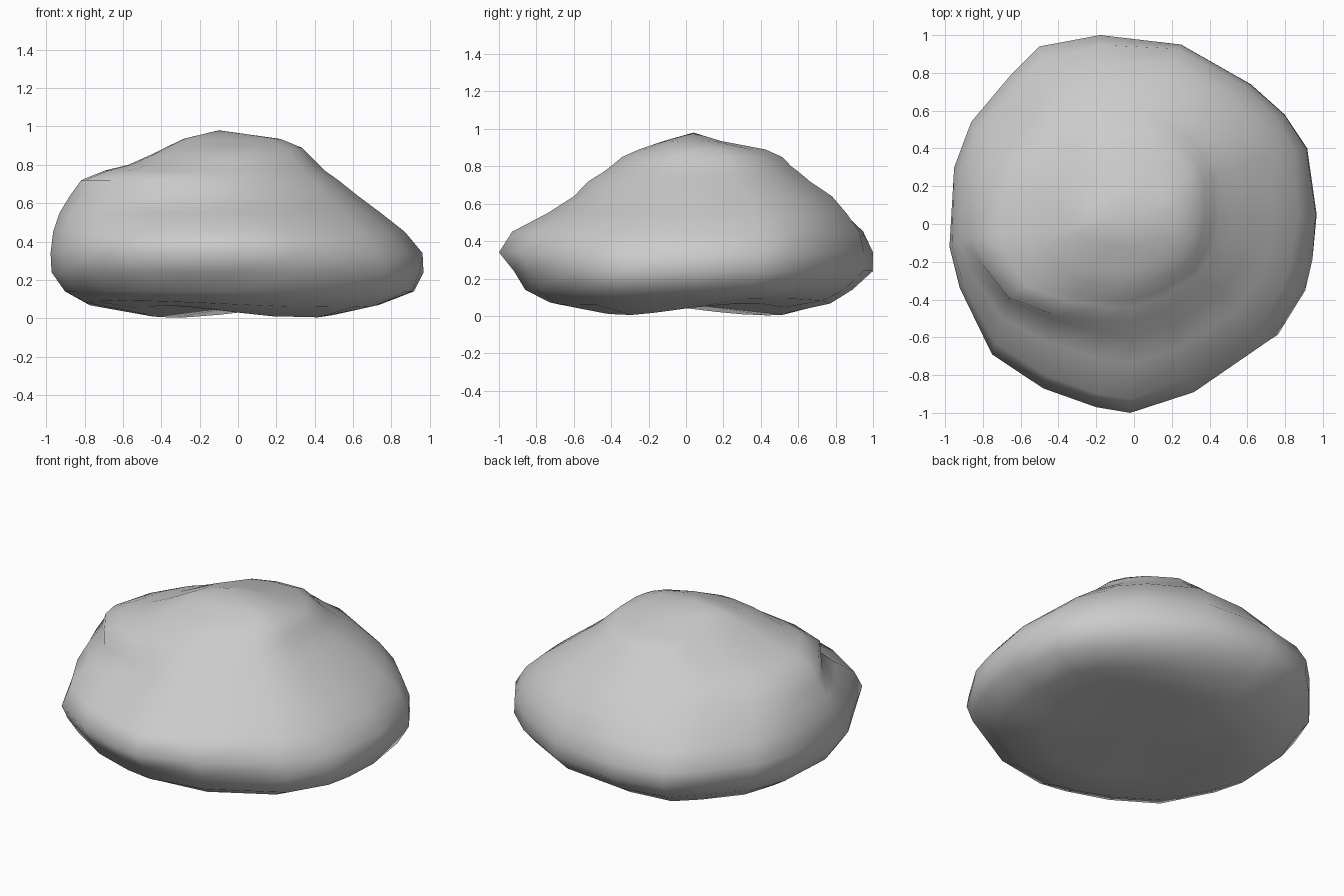
import bpy, bmesh, math

# Widest outline seen from above
outline = [(0.97, 0.05), (0.92, 0.40), (0.80, 0.58), (0.62, 0.74), (0.25, 0.95),
           (-0.18, 1.0), (-0.50, 0.94), (-0.65, 0.79), (-0.86, 0.54), (-0.95, 0.30),
           (-0.975, -0.12), (-0.92, -0.34), (-0.75, -0.69), (-0.48, -0.87),
           (-0.20, -0.97), (-0.02, -1.0), (0.32, -0.89), (0.73, -0.61),
           (0.88, -0.37), (0.93, -0.20)]

# Height, then reach to the left, right, front and back
levels = [(0.035, 0.50, 0.52, 0.45, 0.55), (0.075, 0.79, 0.75, 0.73, 0.77),
          (0.14, 0.90, 0.92, 0.86, 0.89), (0.24, 0.97, 0.97, 0.92, 1.00),
          (0.34, 0.975, 0.965, 1.00, 1.00), (0.45, 0.965, 0.87, 0.93, 0.96),
          (0.55, 0.935, 0.74, 0.74, 0.87), (0.64, 0.88, 0.62, 0.60, 0.79),
          (0.72, 0.80, 0.52, 0.52, 0.67), (0.77, 0.68, 0.45, 0.44, 0.61),
          (0.80, 0.56, 0.42, 0.40, 0.57), (0.85, 0.45, 0.37, 0.34, 0.52),
          (0.89, 0.37, 0.33, 0.25, 0.43), (0.935, 0.28, 0.22, 0.12, 0.19)]


def ring_point(x, y, level):
    z, left, right, front, back = level
    a = math.atan2(y, x)
    diag = abs(math.sin(2 * a))
    up = min(1, max(0, (z - 0.36) / 0.2))
    low = min(1, max(0, (0.34 - z) / 0.15))
    # Uneven shoulders on the diagonals
    if x < 0 and y < 0:
        swell = (0.08 if z > 0.66 else -0.03) * up
    elif x < 0:
        swell = -0.08 * up
    elif y < 0:
        swell = 0.07 * low
    else:
        swell = 0.08 * up
    s = 1 + swell * diag
    # Underside rests on two opposite low spots
    dip = 0.032 * max(0, 1 - (z - 0.035) / 0.09)
    z -= dip * math.cos(2 * (a + math.radians(50)))
    return (x * s * (left if x < 0 else right) / 0.973,
            y * s * (front if y < 0 else back), z)


# Rock body: stacked rings closed by a peak and a hollow underside
bm = bmesh.new()
rings = [[bm.verts.new(ring_point(x, y, lv)) for x, y in outline] for lv in levels]
peak = bm.verts.new((-0.10, 0.04, 0.98))
hollow = bm.verts.new((0.0, 0.05, 0.06))
n = len(outline)
for i in range(n):
    j = (i + 1) % n
    for low, high in zip(rings, rings[1:]):
        bm.faces.new((low[i], low[j], high[j], high[i]))
    bm.faces.new((rings[-1][i], rings[-1][j], peak))
    bm.faces.new((rings[0][j], rings[0][i], hollow))
bmesh.ops.recalc_face_normals(bm, faces=bm.faces[:])
for f in bm.faces:
    f.smooth = True

mesh = bpy.data.meshes.new("rock")
bm.to_mesh(mesh)
bm.free()
rock = bpy.data.objects.new("rock", mesh)
bpy.context.collection.objects.link(rock)
